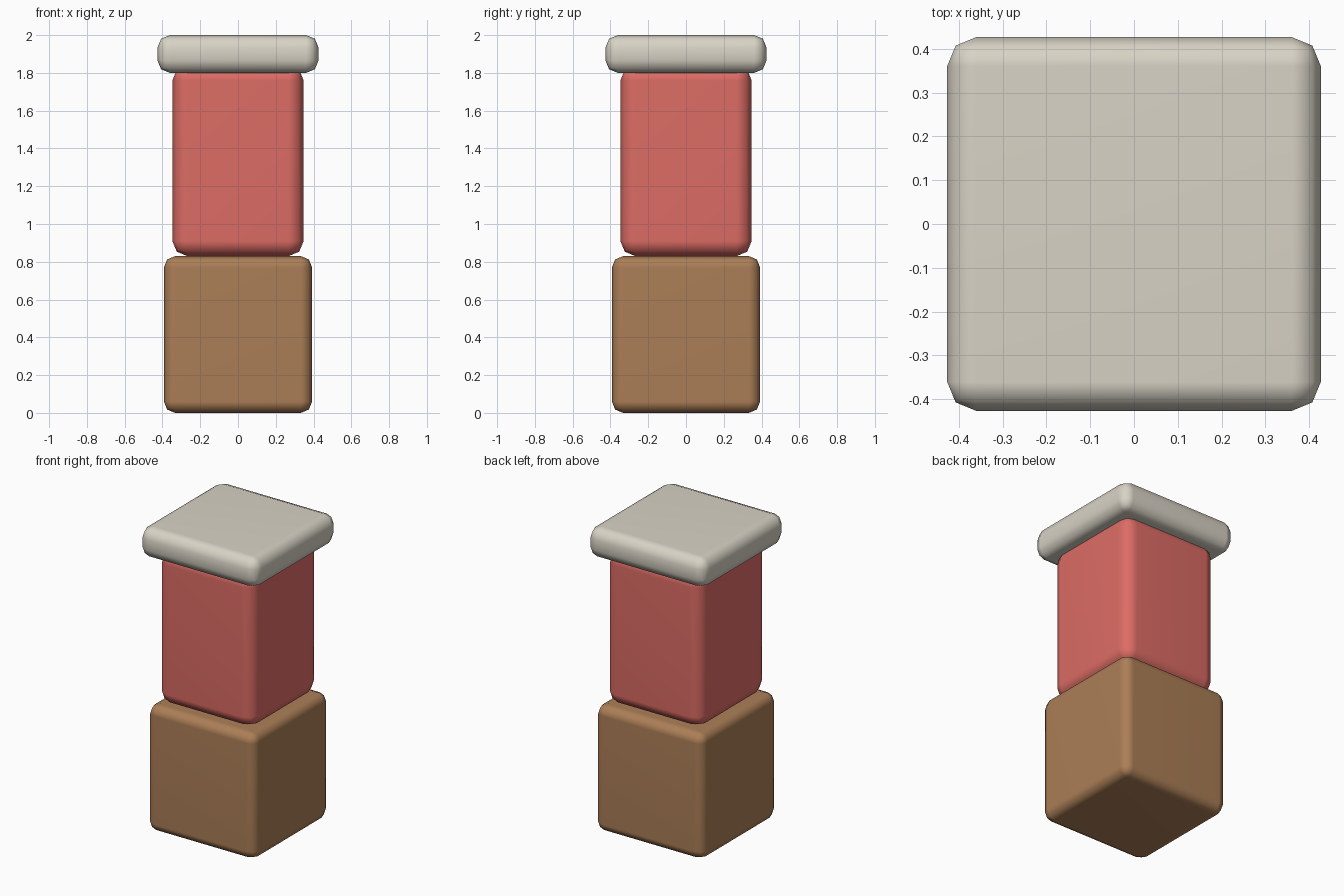
import bpy

default_cube = bpy.data.objects.get("Cube")
if default_cube:
    bpy.data.objects.remove(default_cube, do_unlink=True)


def make_material(name, rgb):
    mat = bpy.data.materials.new(name)
    mat.use_nodes = True
    color = (*rgb, 1)
    mat.diffuse_color = color
    mat.node_tree.nodes["Principled BSDF"].inputs["Base Color"].default_value = color
    return mat


def rounded_block(name, width, bottom, top, bevel, mat):
    """Square block with softly rounded edges between two heights."""
    bpy.ops.mesh.primitive_cube_add(size=1, location=(0, 0, (bottom + top) / 2))
    block = bpy.context.object
    block.name = name
    block.scale = (width, width, top - bottom)
    bpy.ops.object.transform_apply(location=False, rotation=False, scale=True)
    block.data.materials.append(mat)
    bpy.ops.object.shade_smooth()
    rounding = block.modifiers.new("Rounded edges", 'BEVEL')
    rounding.width = bevel
    rounding.segments = 2
    rounding.limit_method = 'NONE'
    normals = block.modifiers.new("Even shading", 'WEIGHTED_NORMAL')
    normals.keep_sharp = True
    return block


brown = make_material("warm brown", (0.41, 0.21, 0.095))
red = make_material("coral red", (0.72, 0.15, 0.13))
cream = make_material("pale cream", (0.69, 0.65, 0.56))

# Wide base, slimmer body and overhanging cap, stacked upward
rounded_block("base_block", 0.785, 0, 0.83, 0.06, brown)
rounded_block("body_block", 0.695, 0.83, 1.84, 0.08, red)
rounded_block("cap_slab", 0.853, 1.80, 2.0, 0.066, cream)
